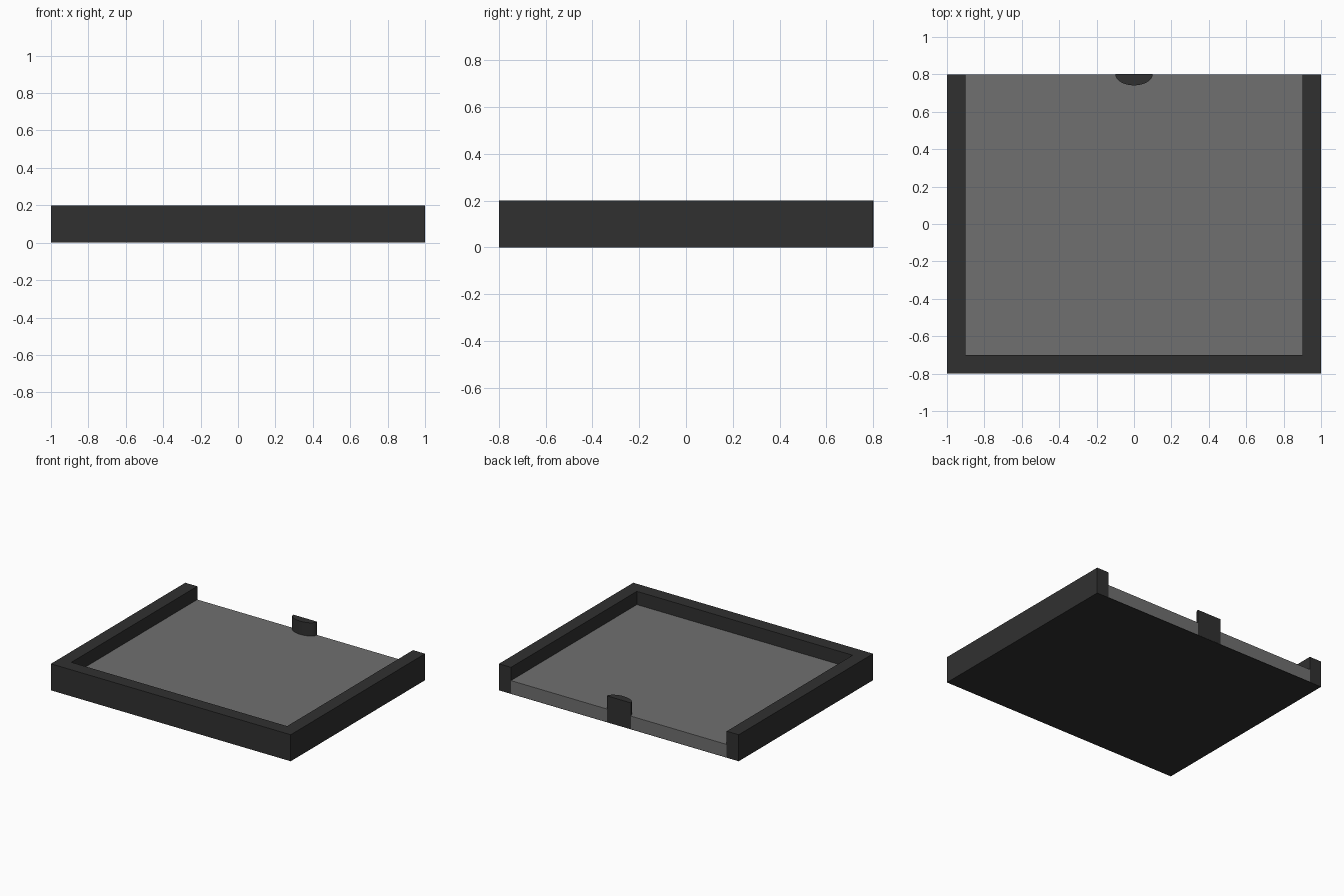
import bpy, bmesh, math

if "Cube" in bpy.data.objects:
    bpy.data.objects.remove(bpy.data.objects["Cube"])


def material(name, v):
    m = bpy.data.materials.new(name)
    m.diffuse_color = (v, v, v, 1)
    m.use_nodes = True
    m.node_tree.nodes["Principled BSDF"].inputs["Base Color"].default_value = m.diffuse_color
    return m


dark = material("dark_plastic", 0.03)
grey = material("grey_panel", 0.16)


def extrude_outline(name, outline, z0, z1, mat):
    """Solid prism from a counter-clockwise xy outline."""
    bm = bmesh.new()
    face = bm.faces.new([bm.verts.new((x, y, z0)) for x, y in outline])
    geom = bmesh.ops.extrude_face_region(bm, geom=[face])["geom"]
    verts = [g for g in geom if isinstance(g, bmesh.types.BMVert)]
    bmesh.ops.translate(bm, verts=verts, vec=(0, 0, z1 - z0))
    bmesh.ops.recalc_face_normals(bm, faces=bm.faces)
    me = bpy.data.meshes.new(name)
    bm.to_mesh(me)
    bm.free()
    me.materials.append(mat)
    ob = bpy.data.objects.new(name, me)
    bpy.context.collection.objects.link(ob)
    return ob


def rect(x0, x1, y0, y1):
    return [(x0, y0), (x1, y0), (x1, y1), (x0, y1)]


# U-shaped rim, open at the back
extrude_outline("rim", [(-1, -0.8), (1, -0.8), (1, 0.8), (0.9, 0.8), (0.9, -0.7),
                        (-0.9, -0.7), (-0.9, 0.8), (-1, 0.8)], 0, 0.2, dark)

# Recessed floor panel over a thin dark underside
extrude_outline("floor_panel", rect(-0.9, 0.9, -0.7, 0.8), 0.004, 0.1, grey)
extrude_outline("underside", rect(-0.9, 0.9, -0.7, 0.8), 0, 0.004, dark)

# Half-oval tab at the middle of the open edge
arc = [(0.1 * math.cos(a), 0.801 - 0.06 * math.sin(a))
       for a in (math.pi * i / 16 for i in range(17))]
tab = extrude_outline("back_tab", arc, 0.002, 0.2, dark)
bpy.context.view_layer.objects.active = tab
tab.select_set(True)
bpy.ops.object.shade_smooth_by_angle()
